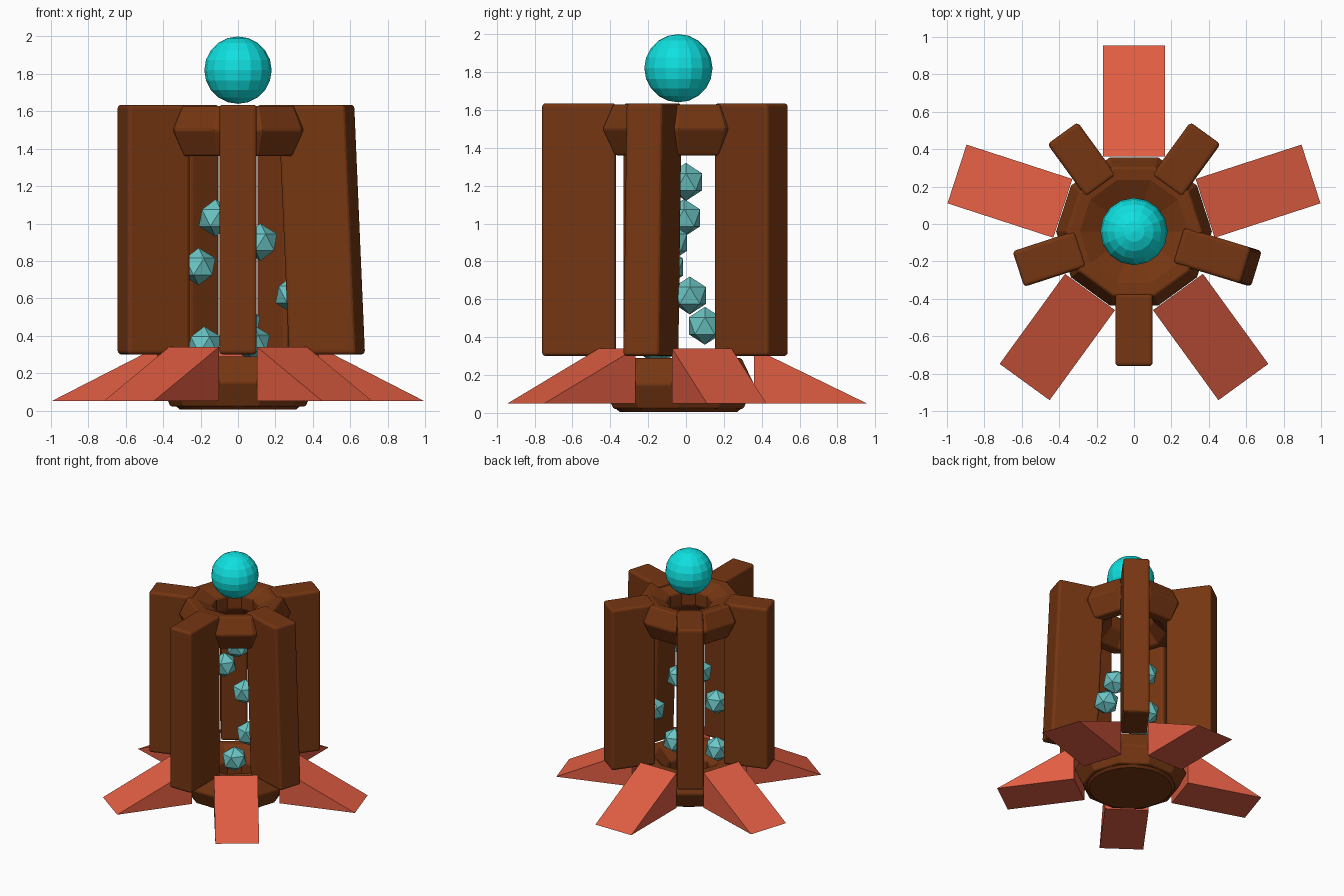
import bpy, bmesh
from math import radians, sin, cos, pi
from mathutils import Vector

if "Cube" in bpy.data.objects:
    bpy.data.objects.remove(bpy.data.objects["Cube"])

CY = -0.04  # axis of the tower


def material(name, rgb):
    m = bpy.data.materials.new(name)
    m.diffuse_color = (*rgb, 1)
    m.use_nodes = True
    m.node_tree.nodes["Principled BSDF"].inputs["Base Color"].default_value = m.diffuse_color
    return m


BROWN = material("brown", (0.18, 0.037, 0.006))
CORAL = material("coral", (0.75, 0.11, 0.055))
CYAN = material("cyan", (0.005, 0.75, 0.75))
TEAL = material("teal", (0.15, 0.56, 0.56))


def finish(name, bm, mat, bevel=0):
    bmesh.ops.recalc_face_normals(bm, faces=bm.faces[:])
    me = bpy.data.meshes.new(name)
    bm.to_mesh(me)
    bm.free()
    me.materials.append(mat)
    ob = bpy.data.objects.new(name, me)
    bpy.context.collection.objects.link(ob)
    if bevel:
        b = ob.modifiers.new("bevel", "BEVEL")
        b.width = bevel
        b.segments = 3
        b.limit_method = 'ANGLE'
        b.angle_limit = radians(40)
    return ob


def prism(name, profile, width, angle, mat, bevel=0):
    """Extrude a (radius, z) profile sideways and point it along an angle."""
    a = radians(angle)
    out, side = Vector((cos(a), sin(a), 0)), Vector((-sin(a), cos(a), 0))
    bm = bmesh.new()
    rows = []
    for s in (-0.5, 0.5):
        rows.append([bm.verts.new(out * r + side * s * width + Vector((0, CY, z)))
                     for r, z in profile])
    n = len(profile)
    for row in rows:
        bm.faces.new(row)
    for i in range(n):
        j = (i + 1) % n
        bm.faces.new((rows[0][i], rows[0][j], rows[1][j], rows[1][i]))
    return finish(name, bm, mat, bevel)


def ring(name, profile, sides, mat, bevel=0):
    """Revolve a closed (radius, z) profile; flats face the gaps."""
    bm = bmesh.new()
    rows = []
    for k in range(sides):
        a = pi / 2 + 2 * pi * (k + 0.5) / sides
        rows.append([bm.verts.new((r * cos(a), CY + r * sin(a), z)) for r, z in profile])
    n = len(profile)
    for k in range(sides):
        p, q = rows[k], rows[(k + 1) % sides]
        for i in range(n):
            j = (i + 1) % n
            bm.faces.new((p[i], p[j], q[j], q[i]))
    return finish(name, bm, mat, bevel)


# Crown and base rings, the base mirrors the crown
crown = [(0.17, 1.57), (0.29, 1.625), (0.36, 1.63), (0.42, 1.50),
         (0.35, 1.36), (0.27, 1.36), (0.17, 1.46)]
ring("crown_ring", crown, 10, BROWN, 0.012)
ring("base_ring", [(r, 1.65 - z) for r, z in crown], 10, BROWN, 0.012)

# Closed round foot plate
bm = bmesh.new()
bmesh.ops.create_cone(bm, cap_ends=True, segments=40, radius1=0.31, radius2=0.34, depth=0.025)
bmesh.ops.translate(bm, verts=bm.verts, vec=(0, CY, 0.0175))
finish("foot_plate", bm, BROWN)

# Radial pillars; one leans (angle, inner top, outer top, inner bottom, outer bottom)
for ang, it, ot, ib, ob_ in ((270, 0.33, 0.72, 0.33, 0.72), (198, 0.30, 0.65, 0.30, 0.65),
                             (126, 0.30, 0.65, 0.30, 0.65), (54, 0.30, 0.65, 0.30, 0.65),
                             (343, 0.25, 0.625, 0.31, 0.685)):
    prism("pillar", [(ib, 0.30), (ob_, 0.30), (ot, 1.635), (it, 1.635)], 0.2, ang, BROWN, 0.02)

# Sloped wedges around the foot
for k in range(5):
    prism("wedge_foot", [(0.40, 0.05), (0.995, 0.05), (0.40, 0.34)], 0.33, 90 + 72 * k, CORAL)

# Top ball
bm = bmesh.new()
bmesh.ops.create_uvsphere(bm, u_segments=16, v_segments=10, radius=0.18)
bmesh.ops.translate(bm, verts=bm.verts, vec=(0, CY, 1.82))
finish("top_ball", bm, CYAN)

# Floating gems inside the cage
for p in ((0, 0, 1.22), (-0.12, -0.01, 1.03), (0.12, -0.08, 0.90), (-0.21, -0.10, 0.77),
          (0.29, 0.02, 0.62), (0.03, 0.10, 0.46), (-0.18, -0.15, 0.35), (0.08, -0.16, 0.36)):
    bm = bmesh.new()
    bmesh.ops.create_icosphere(bm, subdivisions=1, radius=0.1)
    bmesh.ops.translate(bm, verts=bm.verts, vec=p)
    finish("gem", bm, TEAL)
